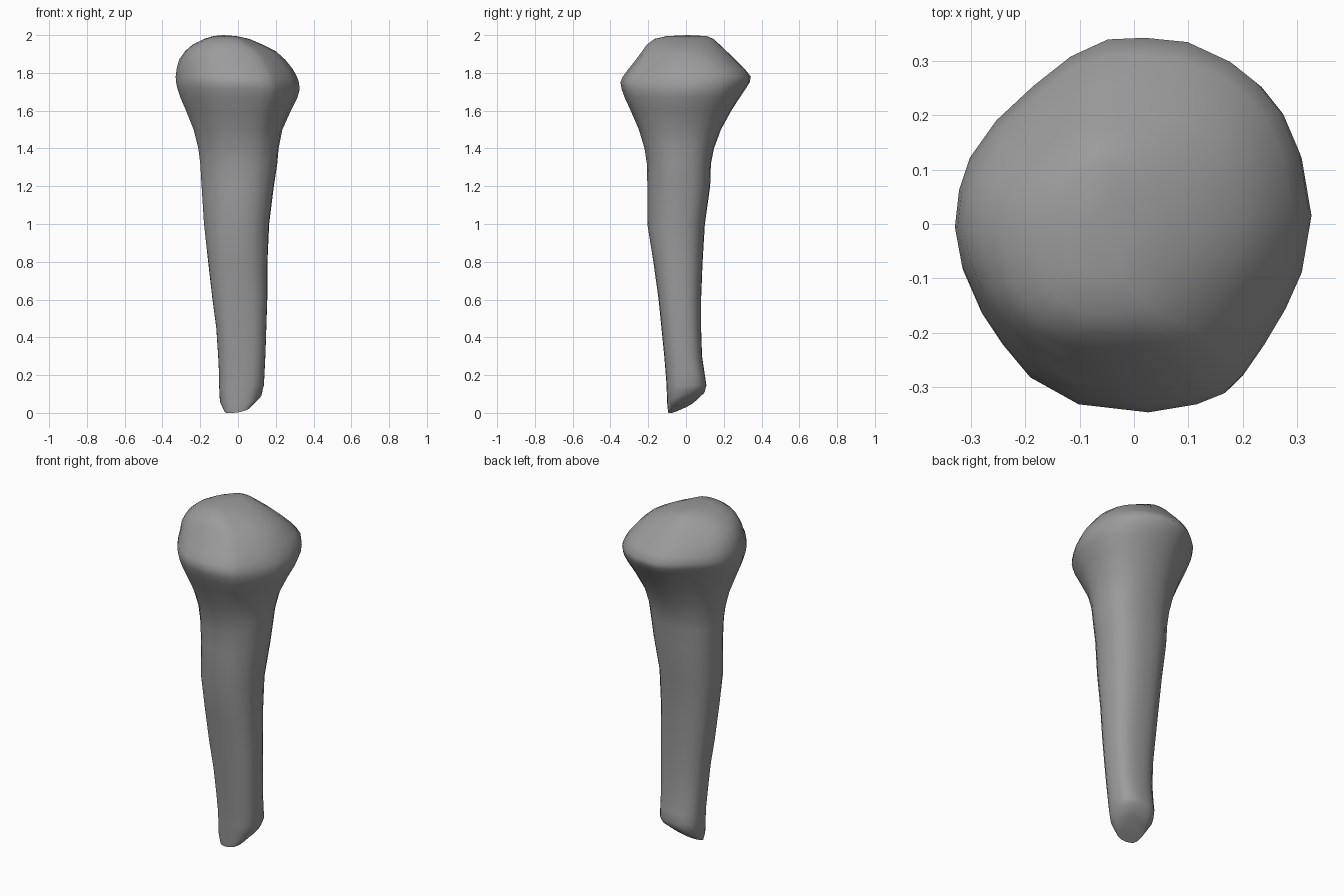
import bpy, bmesh, math

if "Cube" in bpy.data.objects:
    bpy.data.objects.remove(bpy.data.objects["Cube"])

# Outline of the flared head seen from above
RIM = [(.03, .345), (.11, .337), (.19, .30), (.24, .26), (.28, .21), (.31, .14), (.328, .03),
       (.31, -.08), (.28, -.15), (.24, -.22), (.2, -.28), (.17, -.31), (.12, -.33), (.03, -.345),
       (-.1, -.33), (-.19, -.28), (-.24, -.22), (-.28, -.16), (-.315, -.08), (-.328, -.01),
       (-.32, .06), (-.3, .12), (-.25, .19), (-.18, .255), (-.11, .31), (-.04, .342)]

# Sections: height, left, right, front, back
SECTIONS = [
    (.145, -.10, .137, -.103, .108), (.2, -.10, .14, -.107, .10),
    (.3, -.105, .145, -.115, .085), (.45, -.115, .15, -.13, .08),
    (.6, -.135, .155, -.145, .08), (.8, -.158, .156, -.173, .088),
    (1.0, -.18, .165, -.205, .10), (1.2, -.193, .19, -.205, .128),
    (1.32, -.2, .208, -.208, .132), (1.4, -.21, .215, -.22, .148),
    (1.5, -.235, .235, -.25, .185), (1.6, -.275, .28, -.293, .24),
    (1.67, -.305, .315, -.325, .285), (1.715, -.32, .327, -.341, .315),
    (1.75, -.328, .322, -.347, .337), (1.78, -.33, .312, -.335, .343),
    (1.82, -.325, .29, -.305, .312), (1.87, -.312, .25, -.265, .262),
    (1.915, -.28, .20, -.232, .215), (1.95, -.24, .13, -.207, .178),
    (1.98, -.18, .06, -.167, .145), (1.995, -.13, -.01, -.1, .11)]


def ramp(z, a, b):
    return min(1, max(0, (z - a) / (b - a)))


def ring(bm, z, x0, x1, y0, y1, tilt=(0, 0)):
    """One cross-section, blended from rounded square (shaft) to head outline."""
    verts = []
    head = ramp(z, 1.35, 1.7)
    slim = ramp(z, .6, 1.1)
    crown = ramp(z, 1.8, 1.9)
    for px, py in RIM:
        u, v = px / .328, py / .345
        a = math.atan2(v, u)
        c, s = math.cos(a), math.sin(a)
        # the front corners of the upper shaft are cut back
        n, h = 2.6, head
        if s < 0:
            n -= slim * (1 - crown) * (.9 if c < 0 else .5)
            if c < 0:
                h -= .6 * crown
        r = (abs(c) ** n + abs(s) ** n) ** (-1 / n)
        u = u * h + c * r * (1 - h)
        v = v * h + s * r * (1 - h)
        x = (x0 + x1) / 2 + u * (x1 - x0) / 2
        y = (y0 + y1) / 2 + v * (y1 - y0) / 2
        verts.append(bm.verts.new((x, y, max(0, z + tilt[0] * x + tilt[1] * y))))
    return verts


bm = bmesh.new()
# Slanted foot
rings = [ring(bm, .045, -.075, .075, -.095, .05, (.2, .45)),
         ring(bm, .08, -.096, .125, -.1, .098, (.15, .3))]
# Shaft and head
for sec in SECTIONS:
    rings.append(ring(bm, *sec))
for a, b in zip(rings, rings[1:]):
    for i in range(len(a)):
        j = (i + 1) % len(a)
        bm.faces.new((a[i], a[j], b[j], b[i]))
# Close both ends
bm.faces.new(rings[0])
top = bm.verts.new((-.08, .01, 2.0))
for i in range(len(RIM)):
    bm.faces.new((rings[-1][i], rings[-1][(i + 1) % len(RIM)], top))
bmesh.ops.recalc_face_normals(bm, faces=bm.faces)

mesh = bpy.data.meshes.new("bone_shaft_and_head")
bm.to_mesh(mesh)
bm.free()
bone = bpy.data.objects.new("bone_shaft_and_head", mesh)
bpy.context.collection.objects.link(bone)
bpy.context.view_layer.objects.active = bone
bone.select_set(True)
bpy.ops.object.shade_smooth_by_angle(angle=math.radians(60))

# Dark grey material
mat = bpy.data.materials.new("dark_grey")
mat.diffuse_color = (.33, .33, .33, 1)
mat.use_nodes = True
mat.node_tree.nodes["Principled BSDF"].inputs["Base Color"].default_value = mat.diffuse_color
mesh.materials.append(mat)
